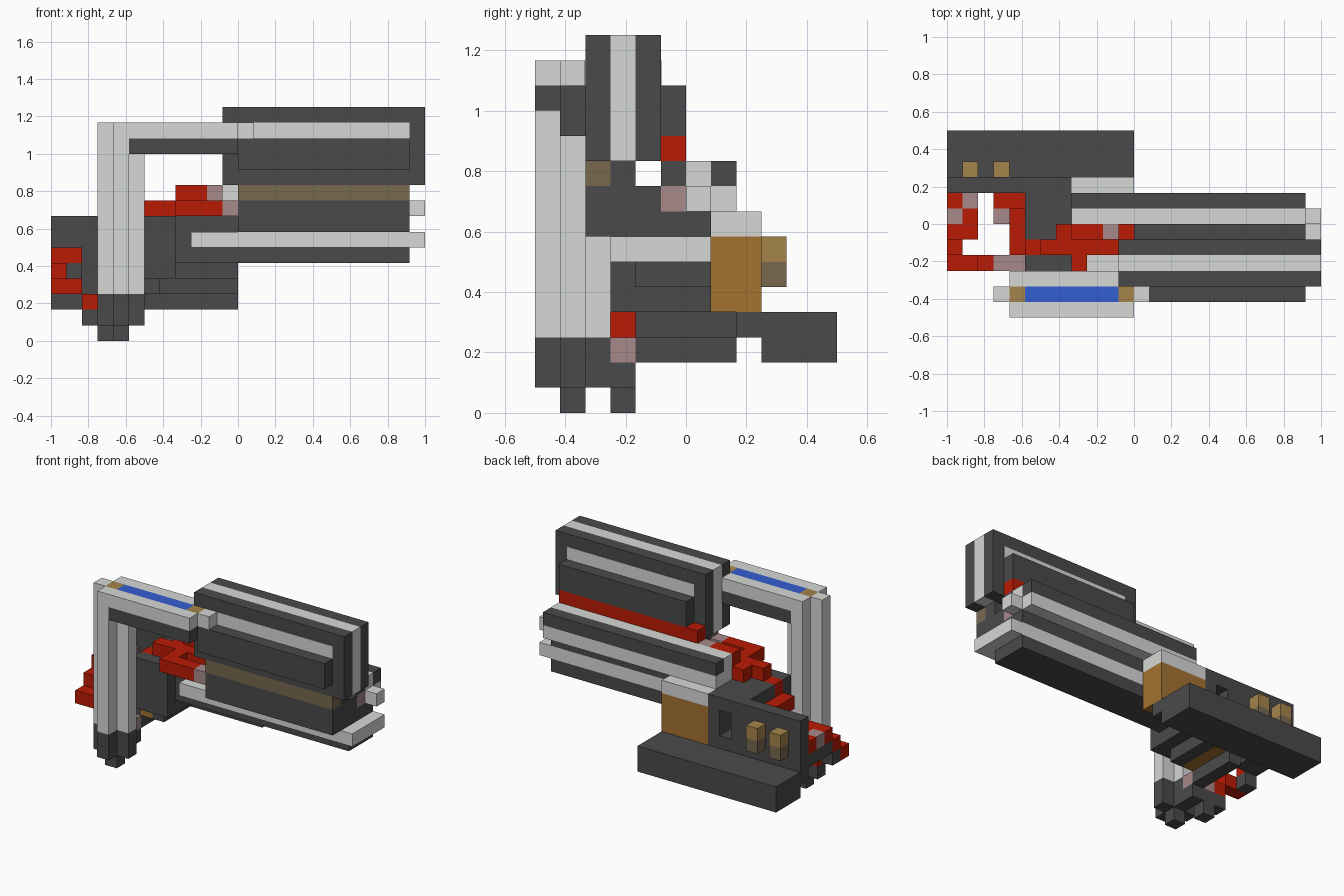
import bpy
import bmesh
from mathutils import Vector

cube = bpy.data.objects.get("Cube")
if cube:
    bpy.data.objects.remove(cube, do_unlink=True)

UNIT = 1 / 12  # size of one block
ORIGIN = Vector((-1, -0.5, 0))


def make_material(name, hex_code):
    """Flat material from an sRGB hex colour."""
    def linear(c):
        return c / 12.92 if c < 0.04 else ((c + 0.055) / 1.055) ** 2.4
    rgb = [linear(c / 255) for c in bytes.fromhex(hex_code)]
    mat = bpy.data.materials.new(name)
    mat.use_nodes = True
    mat.diffuse_color = (*rgb, 1)
    mat.node_tree.nodes["Principled BSDF"].inputs["Base Color"].default_value = (*rgb, 1)
    return mat


dark = make_material("dark grey", "4a4a4a")
light = make_material("light grey", "d6d8d6")
red = make_material("red", "ba1a04")
pink = make_material("dusty pink", "a88a8a")
brown = make_material("brown", "a37230")
tan = make_material("tan", "a5834b")
umber = make_material("grey brown", "78684f")
blue = make_material("blue", "345ed2")


def span(value):
    """A whole number means a single block in that direction."""
    return value if isinstance(value, tuple) else (value, value + 1)


def box(name, mat, x, y, z):
    """Box given by block ranges along each axis."""
    low, high = zip(span(x), span(y), span(z))
    low, high = Vector(low) * UNIT + ORIGIN, Vector(high) * UNIT + ORIGIN
    bm = bmesh.new()
    bmesh.ops.create_cube(bm, size=1)
    size, middle = high - low, (low + high) / 2
    for v in bm.verts:
        v.co = Vector(a * b for a, b in zip(v.co, size)) + middle
    mesh = bpy.data.meshes.new(name)
    bm.to_mesh(mesh)
    bm.free()
    mesh.materials.append(mat)
    obj = bpy.data.objects.new(name, mesh)
    bpy.context.collection.objects.link(obj)


# Upper slab: light core between two dark plates with ledges and stripes
barrel = (12, 23)
box("slab_core", light, (11, 24), 3, (10, 15))
for side, plate, ledge, stripe in (("front", 2, 1, (1.97, 2)), ("back", 4, 5, (5, 5.03))):
    box(f"slab_{side}_plate", dark, (11, 24), plate, (10, 15))
    box(f"slab_{side}_ledge", dark, barrel, ledge, (11, 13))
    box(f"slab_{side}_stripe", light, barrel, stripe, 13)
box("slab_back_red_rod", red, (11, 23), 5, 10)

# Middle barrel rods
box("front_brown_rod", umber, barrel, 2, 9)
box("inner_dark_rod", dark, barrel, 3, 9)
box("back_dark_rod", dark, barrel, 5, 9)
box("back_pink_rod", pink, barrel, 5, 8)
box("middle_dark_rod", dark, barrel, (2, 5), 8)
box("lower_dark_rod", dark, barrel, (2, 7), 7)

# Side barrel at the back
box("side_barrel_top_light", light, (8, 23), 6, 9)
box("side_barrel_top_dark", dark, (8, 23), 7, 9)
box("side_barrel_core", light, (8, 24), 6, 8)
box("side_barrel_flank", light, (8, 23), 7, 8)

# Lower barrel
box("lower_light_bar", light, (9, 24), (3, 7), 6)
box("lower_dark_bar", dark, (8, 23), (4, 7), 5)

# Body
box("body_front", dark, (5, 8), (3, 7), (4, 7))
box("body_roof_front", dark, (5, 8), 3, 7)
box("body_roof_middle", dark, (6, 8), 4, 7)
box("body_roof_back", dark, (5, 8), (5, 8), 7)
box("body_rear_floor", dark, (5, 8), 7, 4)
box("body_rear_left", dark, 5, 7, (5, 7))
box("body_rear_right", dark, 7, 7, (5, 7))
box("body_joint", dark, 8, (4, 7), 6)
box("body_joint_top", dark, (8, 12), (4, 7), 7)
box("brown_block", brown, (8, 12), (7, 9), (4, 7))
box("brown_block_front", dark, (8, 12), (6.95, 7), 4)
box("brown_block_cap", light, (8, 12), (7, 9), 7)

# Rear wall with a window and two knobs
box("wall_roof", dark, (0, 8), 8, 7)
box("wall_floor", dark, (0, 8), 8, 4)
box("wall_main", dark, (0, 6), 8, (5, 7))
box("wall_post", dark, 7, 8, (5, 7))
for side, x in (("right", 1), ("left", 3)):
    box(f"{side}_knob_top", tan, x, 9, 6)
    box(f"{side}_knob_bottom", umber, x, 9, 5)

# Foot slab and ribs under the body
box("foot_slab", dark, (0, 12), (9, 12), (2, 4))
box("foot_bridge", dark, (0, 12), 8, 3)
box("rib_outer", dark, 4, (4, 8), (2, 4))
box("rib_brown", brown, 5, (4, 8), 3)
box("rib_inner", dark, 6, (4, 8), 3)

# Front column, plus shaped, with a dark foot
for part, mat, z in (("column", light, (3, 12)), ("column_foot", dark, (1, 3))):
    box(f"{part}_front_arm", mat, 4, 0, z)
    box(f"{part}_cross", mat, (3, 6), 1, z)
    box(f"{part}_back_arm", mat, 4, 2, z)
box("column_tip", dark, 4, 1, 0)

# Bracket from the column to the slab
for side, y, end in (("front", 0, 12), ("back", 2, 11)):
    box(f"bracket_{side}_post", light, 4, y, (12, 13))
    box(f"bracket_{side}_rail", light, (4, end), y, 13)
    box(f"bracket_{side}_underside", dark, (5, end), y, 12)
box("bracket_right_post", light, 3, 1, (12, 14))
box("bracket_core_post", light, 4, 1, 12)
box("bracket_middle_underside", dark, (5, 12), 1, 12)
box("bracket_blue_inlay", blue, (5, 11), 1, 13)
box("bracket_inlay_start", tan, 4, 1, 13)
box("bracket_inlay_end", tan, 11, 1, 13)
box("bracket_joint", light, 12, 1, 13)

# Small foot behind the column
box("small_foot", dark, (2, 5), 3, (1, 2))
box("small_foot_tip", dark, 3, 3, 0)
box("small_foot_pink_top", pink, (3, 5), 3, 2)

# Outer red cable on dark supports
box("outer_cable_start", red, 2, 3, 2)
box("outer_cable_turn", red, (0, 2), 3, 3)
box("outer_cable_rise", red, 0, 4, 4)
box("outer_cable_bend", red, (0, 2), 5, 5)
box("outer_cable_pink_side", pink, 0, 6, 5)
box("outer_cable_red_side", red, 1, 6, 5)
box("outer_cable_red_end", red, 0, 7, 5)
box("outer_cable_pink_end", pink, 1, 7, 5)
box("outer_support_low", dark, 0, 4, 3)
box("outer_support_high", dark, (0, 2), (5, 8), 4)

# Inner red cable running up to the slab
box("inner_cable_start", red, (3, 5), 7, 5)
box("inner_cable_pink", pink, 3, 6, 5)
box("inner_cable_side", red, 4, (4, 7), 6)
box("inner_cable_rise", red, 5, 4, 7)
box("inner_cable_run", red, (6, 11), 4, 8)
box("inner_cable_back_stub", red, 7, 5, 8)
box("inner_cable_top", red, (8, 10), 5, 9)
box("inner_cable_joint", pink, 10, 5, 9)

# Front branch of the cable
box("front_cable_link", red, 8, 3, 8)
box("front_cable_run", red, (8, 11), 2, 8)
box("front_cable_joint", pink, 11, 2, 8)
